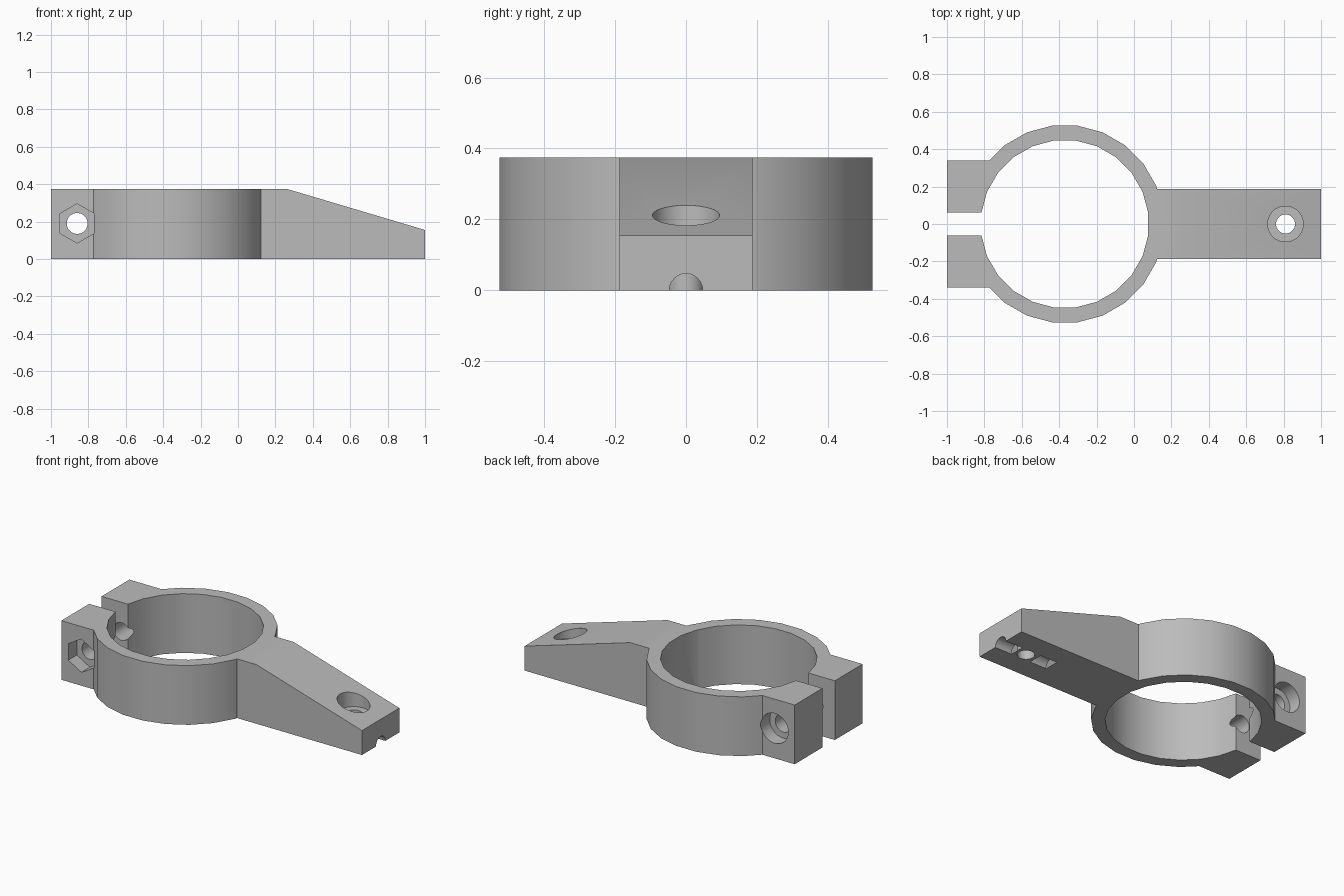
import bpy, math
from mathutils import Matrix

cube = bpy.data.objects.get("Cube")
if cube:
    bpy.data.objects.remove(cube, do_unlink=True)

HEIGHT = 0.375
RING_X = -0.37
BOLT_X, BOLT_Z = -0.86, 0.19
SCREW_X = 0.81

grey = bpy.data.materials.new("plain_grey")
grey.use_nodes = True
colour = (0.5, 0.5, 0.5, 1)
grey.diffuse_color = colour
grey.node_tree.nodes["Principled BSDF"].inputs["Base Color"].default_value = colour


def prism(name, profile, start, end, axis):
    """Extrude a closed 2D profile along an axis (profile order: xy, xz or yz)."""
    def place(p, d):
        return {"x": (d, *p), "y": (p[0], d, p[1]), "z": (*p, d)}[axis]
    n = len(profile)
    verts = [place(p, d) for d in (start, end) for p in profile]
    faces = [list(range(n))[::-1], list(range(n, 2 * n))]
    faces += [[i, (i + 1) % n, (i + 1) % n + n, i + n] for i in range(n)]
    mesh = bpy.data.meshes.new(name)
    mesh.from_pydata(verts, [], faces)
    mesh.materials.append(grey)
    if axis == "y":
        mesh.flip_normals()
    obj = bpy.data.objects.new(name, mesh)
    bpy.context.collection.objects.link(obj)
    return obj


def circle(x, y, radius, sides, turn=0.5):
    angles = [2 * math.pi * (i + turn) / sides for i in range(sides)]
    return [(x + radius * math.cos(a), y + radius * math.sin(a)) for a in angles]


def rect(a, b, c, d):
    return [(a, c), (b, c), (b, d), (a, d)]


def combine(target, other, operation):
    """Apply one boolean and discard the helper."""
    mod = target.modifiers.new("combine", "BOOLEAN")
    mod.operation = operation
    mod.solver = "EXACT"
    mod.object = other
    bpy.context.view_layer.objects.active = target
    bpy.ops.object.modifier_apply(modifier=mod.name)
    bpy.data.objects.remove(other, do_unlink=True)


# Ring, mounting arm and clamp lugs joined into one body
body = prism("clamp_bracket", circle(RING_X, 0, 0.53, 24), 0, HEIGHT, "z")
arm_profile = [(0, 0), (1, 0), (1, 0.155), (0.26, HEIGHT), (0, HEIGHT)]
combine(body, prism("arm", arm_profile, -0.187, 0.187, "y"), "UNION")
combine(body, prism("lugs", rect(-1, -0.6, -0.34, 0.34), 0, HEIGHT, "z"), "UNION")

# Rounded upper corner of the lugs
arc = [(-0.845 - 0.155 * math.cos(a), 0.22 + 0.155 * math.sin(a))
       for a in (math.pi / 2 * i / 8 for i in range(9))]
corner = arc + [(-0.845, 0.5), (-1.1, 0.5), (-1.1, 0.22)]
corner_cut = prism("corner_cut", corner[::-1], -0.6, 0.6, "y")

cutters = [
    corner_cut,
    # Main bore and clamping slot
    prism("bore", circle(RING_X, 0, 0.45, 24), -0.1, 0.5, "z"),
    prism("slot", rect(-1.1, -0.5, -0.062, 0.062), -0.1, 0.5, "z"),
    # Clamp bolt hole, nut pocket and bolt head recess
    prism("bolt_hole", circle(BOLT_X, BOLT_Z, 0.056, 24), -0.6, 0.6, "y"),
    prism("nut_pocket", circle(BOLT_X, BOLT_Z, 0.105, 6), -0.6, -0.255, "y"),
    prism("head_recess", circle(BOLT_X, BOLT_Z, 0.095, 24), 0.255, 0.6, "y"),
    # Arm screw hole and countersunk recess
    prism("screw_hole", circle(SCREW_X, 0, 0.051, 24), -0.1, 0.5, "z"),
    prism("screw_recess", circle(SCREW_X, 0, 0.095, 32), 0.14, 0.5, "z"),
    # Half-round grooves under the arm on either side of the screw
    prism("outer_groove", circle(0, 0, 0.047, 24, 0), 0.88, 1.1, "x"),
    prism("inner_groove", circle(0, 0, 0.047, 24, 0), 0.62, 0.74, "x"),
]
for cutter in cutters:
    combine(body, cutter, "DIFFERENCE")

# Smooth curved walls while keeping crisp edges
bpy.ops.object.select_all(action="DESELECT")
body.select_set(True)
bpy.context.view_layer.objects.active = body
bpy.ops.object.shade_smooth_by_angle(angle=math.radians(28))
